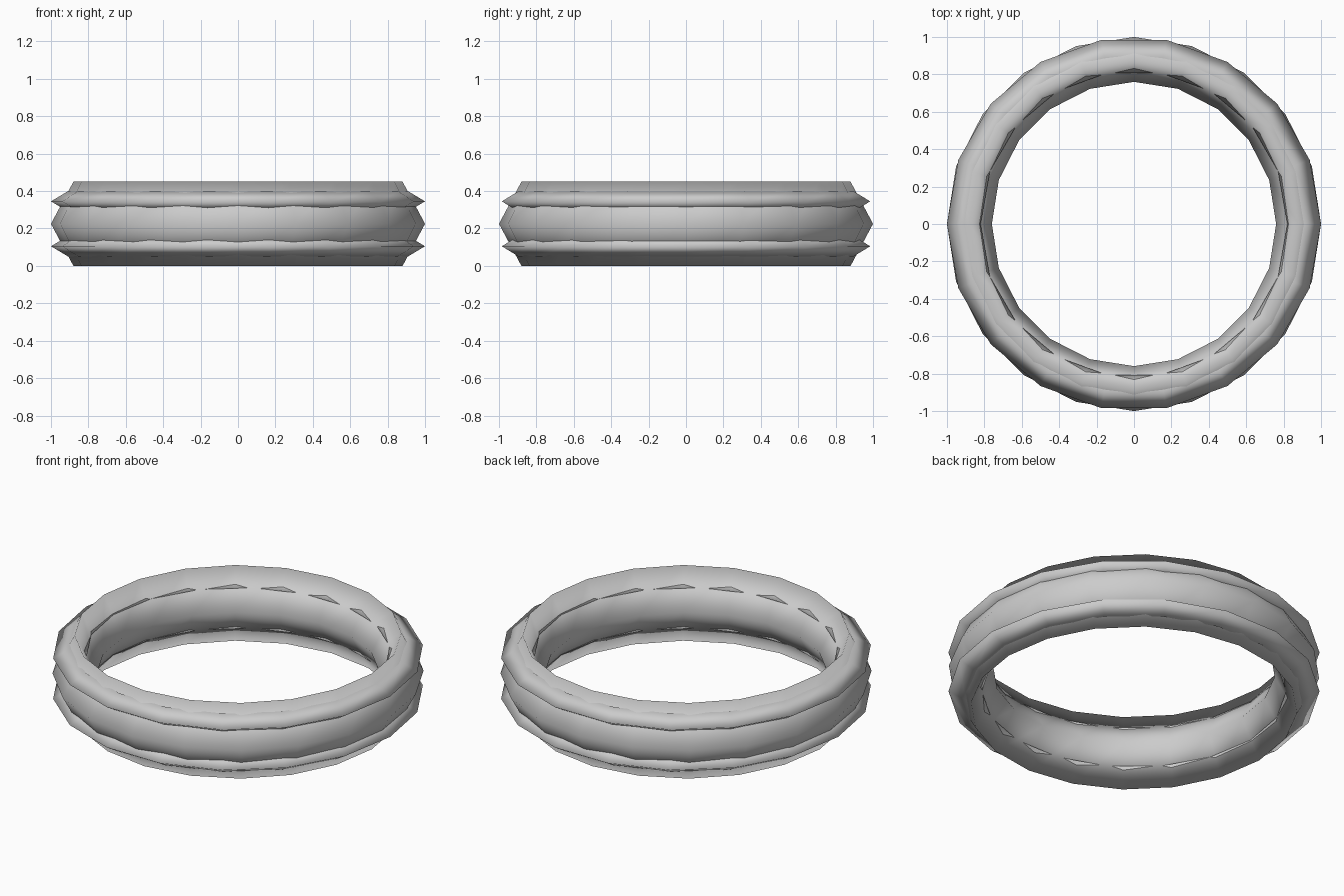
import bpy

if "Cube" in bpy.data.objects:
    bpy.data.objects.remove(bpy.data.objects["Cube"])


def ring(name, z, major, minor, half_height, sides):
    """Low-poly torus with a diamond cross-section, stretched vertically."""
    bpy.ops.mesh.primitive_torus_add(
        major_segments=sides, minor_segments=4,
        major_radius=major, minor_radius=minor, location=(0, 0, z))
    obj = bpy.context.object
    obj.name = name
    obj.scale.z = half_height / minor
    bpy.ops.object.transform_apply(location=False, rotation=False, scale=True)
    bpy.ops.object.shade_smooth()
    return obj


# Wide main band
ring("main_band", 0.225, 0.88, 0.12, 0.225, 20)

# Two thin raised trim rings
for label, z in (("lower", 0.105), ("upper", 0.345)):
    ring(label + "_trim_ring", z, 0.91, 0.09, 0.054, 18)
